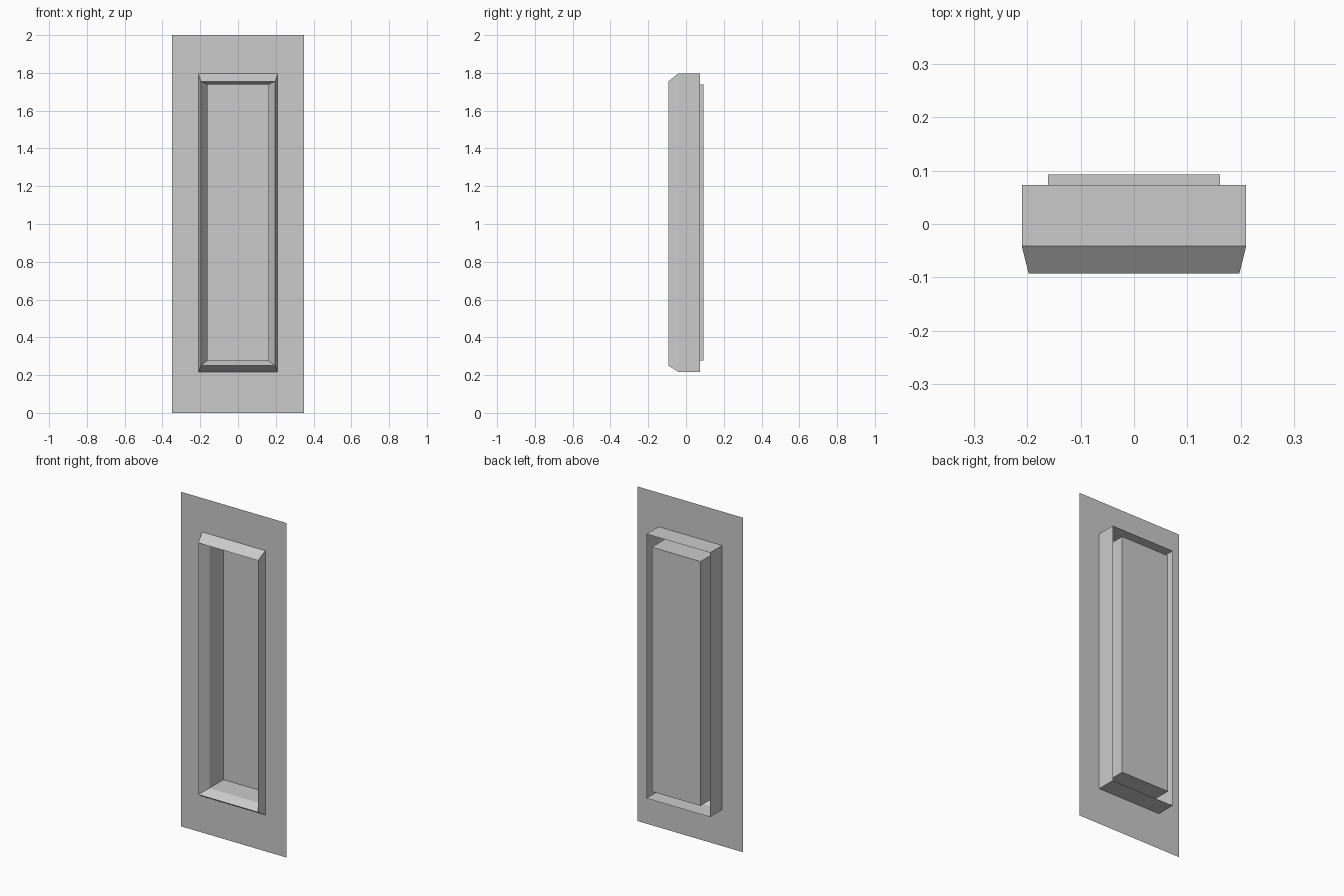
import bpy, bmesh

if "Cube" in bpy.data.objects:
    bpy.data.objects.remove(bpy.data.objects["Cube"])


def lofted_rects(name, sections, cap_last=False):
    """Thin shell through rectangles given as (half_width, z_bottom, z_top, y)."""
    bm = bmesh.new()
    loops = []
    for w, z0, z1, y in sections:
        loops.append([bm.verts.new(p) for p in
                      ((-w, y, z0), (w, y, z0), (w, y, z1), (-w, y, z1))])
    for a, b in zip(loops, loops[1:]):
        for i in range(4):
            j = (i + 1) % 4
            bm.faces.new((a[i], a[j], b[j], b[i]))
    if cap_last:
        bm.faces.new(loops[-1])
    mesh = bpy.data.meshes.new(name)
    bm.to_mesh(mesh)
    bm.free()
    obj = bpy.data.objects.new(name, mesh)
    bpy.context.collection.objects.link(obj)
    return obj


FRONT, WALL, REAR, BACK = -0.093, -0.041, 0.073, 0.093
outer = (0.21, 0.217, 1.797)
rim = (0.197, 0.25, 1.755)
inner = (0.161, 0.278, 1.739)

# Flat wall sheet with a rectangular opening
lofted_rects("wall_panel", [(0.349, 0.0, 2.0, WALL), (*outer, WALL)])

# Outer casing, open at the back, with sloped trim in front
lofted_rects("window_frame", [(*outer, REAR), (*outer, WALL),
                              (*rim, FRONT), (*inner, WALL)])

# Deep recess closed by the pane
lofted_rects("window_recess", [(*inner, WALL), (*inner, BACK)], cap_last=True)
